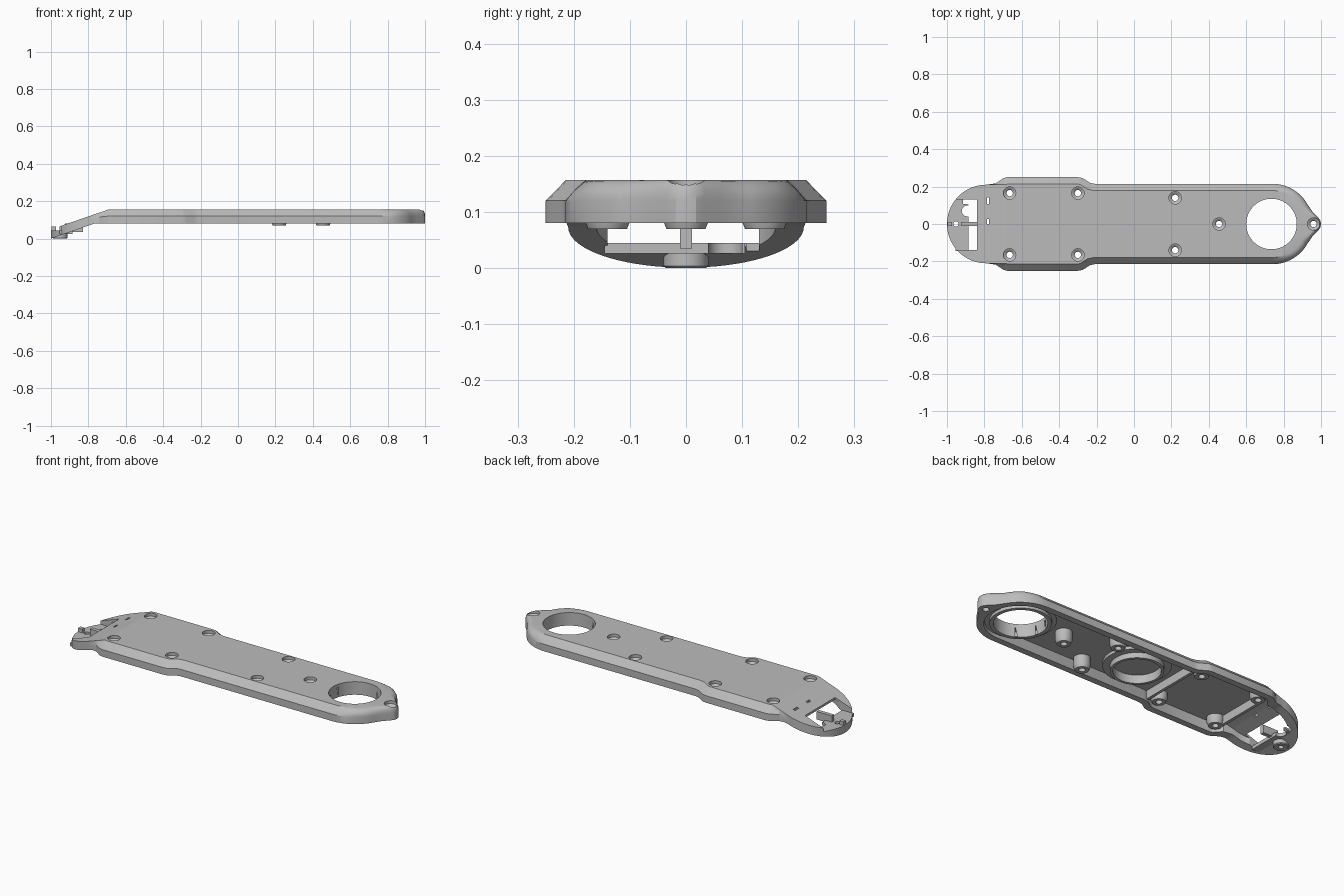
import bpy, bmesh
from math import sin, cos, pi, radians
from mathutils import Vector

cube = bpy.data.objects.get("Cube")
if cube:
    bpy.data.objects.remove(cube, do_unlink=True)

gray = bpy.data.materials.new("plain gray")
gray.use_nodes = True
gray.diffuse_color = (0.5, 0.5, 0.5, 1)
gray.node_tree.nodes["Principled BSDF"].inputs["Base Color"].default_value = (0.5, 0.5, 0.5, 1)

RIM, SHOULDER, TOP = 0.08, 0.12, 0.157
SLOPE = 0.345
HOLE_X = 0.74


def clamp(v):
    return max(0.0, min(1.0, v))


def finish(bm, name):
    bmesh.ops.recalc_face_normals(bm, faces=bm.faces)
    mesh = bpy.data.meshes.new(name)
    bm.to_mesh(mesh)
    bm.free()
    mesh.materials.append(gray)
    ob = bpy.data.objects.new(name, mesh)
    bpy.context.collection.objects.link(ob)
    return ob


def arc(cx, r, a0, a1, n):
    angles = [radians(a0 + (a1 - a0) * i / n) for i in range(n + 1)]
    return [(cx + r * cos(a), r * sin(a)) for a in angles]


def outline(with_tip):
    """Counterclockwise plan of the plate, mirrored across y = 0."""
    if with_tip:
        half = [(1, 0), (0.997, 0.018), (0.985, 0.035), (0.955, 0.065)]
        half += arc(HOLE_X, 0.215, 29, 90, 14)
    else:
        half = arc(HOLE_X, 0.215, 0, 90, 20)
    half += [(-0.21, 0.215), (-0.235, 0.22), (-0.275, 0.246), (-0.3, 0.25),
             (-0.68, 0.25), (-0.7, 0.244), (-0.74, 0.217)]
    half += arc(-0.79, 0.21, 90, 180, 18)
    return [Vector(p) for p in half + [(x, -y) for x, y in half[-2:0:-1]]]


def miters(pts):
    out = []
    for i, p in enumerate(pts):
        d1 = (p - pts[i - 1]).normalized()
        d2 = (pts[(i + 1) % len(pts)] - p).normalized()
        n1, n2 = Vector((d1.y, -d1.x)), Vector((d2.y, -d2.x))
        out.append((n1 + n2) / (1 + n1.dot(n2)))
    return out


def loft(name, loops):
    """Skin stacked loops, then bend the tail end downwards."""
    bm = bmesh.new()
    rings = [[bm.verts.new(co) for co in loop] for loop in loops]
    n = len(rings[0])
    for a, b in zip(rings, rings[1:]):
        for i in range(n):
            j = (i + 1) % n
            bm.faces.new((a[i], a[j], b[j], b[i]))
    bm.faces.new(rings[0][::-1])
    bm.faces.new(rings[-1])
    for x in (-0.69, -0.77):
        bmesh.ops.bisect_plane(bm, geom=bm.verts[:] + bm.edges[:] + bm.faces[:],
                               plane_co=(x, 0, 0), plane_no=(1, 0, 0))
    for v in bm.verts:
        knee = -0.77 + 0.08 * clamp((v.co.z - RIM) / (TOP - RIM))
        v.co.z -= SLOPE * max(0, knee - v.co.x)
    return finish(bm, name)


def lathe(name, profile, x, y, closed=False, n=40):
    """Spin a (radius, z) profile about a vertical axis."""
    bm = bmesh.new()
    rings = [[bm.verts.new((x + r * cos(2 * pi * i / n), y + r * sin(2 * pi * i / n), z))
              for i in range(n)] for r, z in profile]
    pairs = list(zip(rings, rings[1:]))
    if closed:
        pairs.append((rings[-1], rings[0]))
    else:
        bm.faces.new(rings[0][::-1])
        bm.faces.new(rings[-1])
    for a, b in pairs:
        for i in range(n):
            j = (i + 1) % n
            bm.faces.new((a[i], a[j], b[j], b[i]))
    return finish(bm, name)


def box(name, x0, x1, y0, y1, z0, z1):
    bm = bmesh.new()
    bmesh.ops.create_cube(bm, size=1)
    for v in bm.verts:
        v.co = ((x0 + x1) / 2 + v.co.x * (x1 - x0), (y0 + y1) / 2 + v.co.y * (y1 - y0),
                (z0 + z1) / 2 + v.co.z * (z1 - z0))
    return finish(bm, name)


# Plate with chamfered shoulders that turn round at the ring end
pts = outline(True)
nrm = miters(pts)
loops = [[(p.x, p.y, z) for p in pts] for z in (RIM, SHOULDER)]
STEPS = 5
for k in range(1, STEPS + 1):
    t = k / STEPS
    loop = []
    for p, m in zip(pts, nrm):
        w = clamp((p.x - HOLE_X) / 0.12)
        inset = t * (1 - w) + (1 - cos(t * pi / 2)) * w
        rise = t * (1 - w) + sin(t * pi / 2) * w
        size = 0.036 * clamp((p.x + 0.75) / 0.05) * (0.5 if p.x > 0.94 else 1)
        q = p - m * inset * size
        loop.append((q.x, q.y, SHOULDER + (TOP - SHOULDER) * rise))
    loops.append(loop)
plate = loft("plate", loops)

# Hollow underside
pts = outline(False)
plan = [p - m * (0.05 if p.x < -0.74 else 0.036) for p, m in zip(pts, miters(pts))]
cavity = loft("cavity_cutter", [[(max(p.x, -0.89), p.y, z) for p in plan] for z in (-0.1, 0.137)])
cutters = [cavity]

# Ring under the large opening and the round seat in the middle
parts = [plate]
parts.append(lathe("opening_ring", [(0.13, 0.083), (0.155, 0.083), (0.155, 0.1), (0.18, 0.1),
                                    (0.18, 0.145), (0.13, 0.145)], 0.735, 0, True, 64))
parts.append(lathe("round_seat", [(0.12, 0.09), (0.135, 0.09), (0.135, 0.12), (0.172, 0.12),
                                  (0.172, 0.14), (0.12, 0.14)], -0.02, 0, True, 64))
drills = [lathe("opening_cutter", [(0.135, -0.1), (0.135, 0.3)], 0.735, 0, n=64)]

# Screw bosses with counterbored holes
screws = [(0.455, 0, 0.07)]
for s in (1, -1):
    screws += [(0.22, 0.14 * s, 0.07), (-0.3, 0.165 * s, 0.09), (-0.665, 0.165 * s, 0.09)]
for x, y, low in screws:
    parts.append(lathe("screw_boss", [(0.035, low), (0.043, low + 0.02), (0.043, 0.142)], x, y))
for x, y, low in screws + [(0.96, 0, 0)]:
    drills.append(lathe("screw_cutter", [(0.017, -0.1), (0.017, 0.128), (0.023, 0.135),
                                         (0.033, 0.14), (0.033, 0.3)], x, y))

# Cross walls around the underside compartment
for x in (-0.24, -0.69):
    parts.append(box("cross_wall", x - 0.008, x + 0.008, -0.18, 0.18, 0.09, 0.138))

# Tail: lowered floor, windows, small slots, foot, peg and divider
cutters += [box("tail_step_cutter", -1.1, -0.885, -0.14, 0.13, 0.045, 0.3),
            box("tail_window_cutter", -0.887, -0.84, -0.14, 0.13, -0.1, 0.3),
            box("tail_corner_cutter", -0.915, -0.88, 0.108, 0.13, -0.1, 0.3),
            box("slot_cutter", -0.786, -0.774, 0.108, 0.143, -0.1, 0.3),
            box("slot_cutter", -0.786, -0.774, 0, 0.028, -0.1, 0.3)]
floor = box("tail_floor", -0.955, -0.885, -0.145, 0.105, 0.026, 0.045)
parts.append(floor)
notch = lathe("notch_cutter", [(0.03, -0.1), (0.03, 0.3)], -0.89, 0.07)
parts.append(lathe("tail_foot", [(0.036, 0), (0.04, 0.004), (0.04, 0.03)], -0.952, 0))
drills.append(lathe("foot_cutter", [(0.014, -0.1), (0.014, 0.3)], -0.952, 0))
parts.append(box("tail_divider", -0.925, -0.83, -0.011, 0.011, 0.035, 0.08))
parts.append(box("tail_peg", -0.998, -0.972, -0.011, 0.011, 0.02, 0.066))

# Apply the cuts, then shade
for ob in parts:
    todo = list(drills)
    if ob is plate:
        todo = cutters + [notch] + drills
    elif ob is floor:
        todo = [notch] + drills
    for c in todo:
        mod = ob.modifiers.new("cut", 'BOOLEAN')
        mod.operation = 'DIFFERENCE'
        mod.solver = 'EXACT'
        mod.object = c
bpy.context.view_layer.update()
graph = bpy.context.evaluated_depsgraph_get()
meshes = [bpy.data.meshes.new_from_object(ob.evaluated_get(graph)) for ob in parts]
for ob, mesh in zip(parts, meshes):
    ob.modifiers.clear()
    ob.data = mesh
    mesh.materials.clear()
    mesh.materials.append(gray)
    mesh.polygons.foreach_set("material_index", [0] * len(mesh.polygons))
for c in cutters + drills + [notch]:
    bpy.data.objects.remove(c, do_unlink=True)
bpy.ops.object.select_all(action='DESELECT')
for ob in parts:
    ob.select_set(True)
bpy.context.view_layer.objects.active = plate
bpy.ops.object.shade_smooth_by_angle(angle=radians(25))
